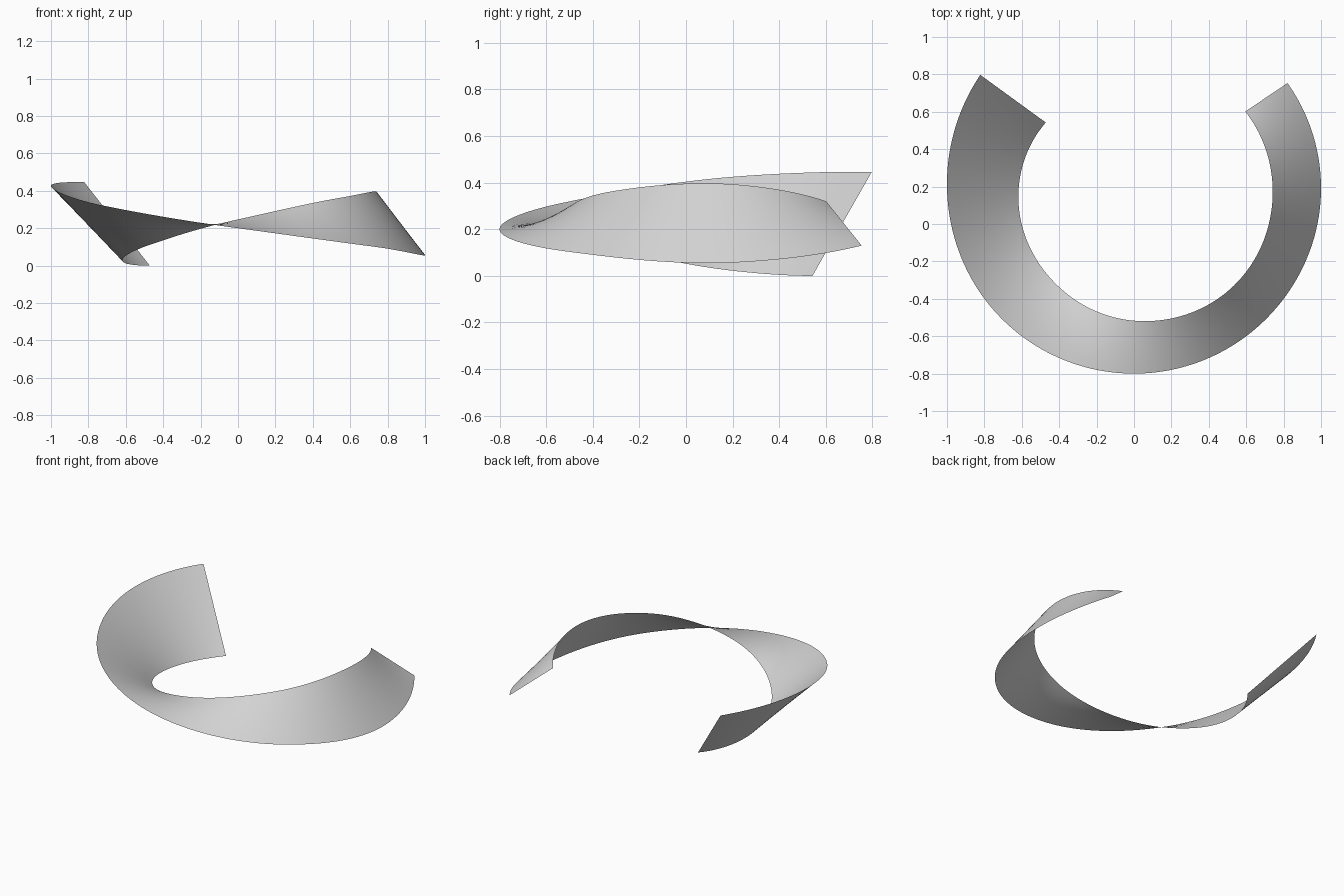
import bpy
import bmesh
from math import radians, cos, sin
from mathutils import Vector

cube = bpy.data.objects.get("Cube")
if cube:
    bpy.data.objects.remove(cube, do_unlink=True)

# Ribbon edges: sweep angle, then radius and height of the outer and inner edge
CENTRE_Y = 0.2
KEYS = [
    (34, 0.99, 0.13, 0.718, 0.32),
    (0, 1.0, 0.057, 0.741, 0.393),
    (-45, 1.0, 0.104, 0.752, 0.36),
    (-90, 1.0, 0.2, 0.717, 0.247),
    (-135, 1.0, 0.318, 0.66, 0.113),
    (-180, 1.0, 0.425, 0.616, 0.022),
    (-216, 1.016, 0.446, 0.583, 0.0),
]
STEPS, ACROSS = 20, 8


def slope(i, c):
    """Parabolic slope of column c at key i."""
    m = min(max(i, 1), len(KEYS) - 2)
    (a, b, d) = (KEYS[m - 1], KEYS[m], KEYS[m + 1])
    s1 = (b[c] - a[c]) / (b[0] - a[0])
    s2 = (d[c] - b[c]) / (d[0] - b[0])
    bend = (s2 - s1) / (d[0] - a[0])
    return s1 + bend * (2 * KEYS[i][0] - a[0] - b[0])


def blend(i, t, c):
    """Smooth value of column c between keys i and i + 1."""
    p, q = KEYS[i][c], KEYS[i + 1][c]
    h = KEYS[i + 1][0] - KEYS[i][0]
    u = 1 - t
    return (u * u * (1 + 2 * t) * p + t * t * (3 - 2 * t) * q
            + h * t * u * (u * slope(i, c) - t * slope(i + 1, c)))


def section(i, t):
    """Inner and outer end points of one straight cross line."""
    a = radians(KEYS[i][0] + t * (KEYS[i + 1][0] - KEYS[i][0]))
    ro, zo, ri, zi = (blend(i, t, c) for c in range(1, 5))
    return [Vector((r * cos(a), CENTRE_Y + r * sin(a), z))
            for r, z in ((ri, zi), (ro, zo))]


# Twisted open ribbon
lines = [section(i, k / STEPS) for i in range(len(KEYS) - 1) for k in range(STEPS)]
lines.append(section(len(KEYS) - 2, 1.0))

bm = bmesh.new()
rows = [[bm.verts.new(p.lerp(q, j / ACROSS)) for j in range(ACROSS + 1)]
        for p, q in lines]
for a, b in zip(rows, rows[1:]):
    for j in range(ACROSS):
        face = bm.faces.new((a[j], b[j], b[j + 1], a[j + 1]))
        face.smooth = True
mesh = bpy.data.meshes.new("twisted_ribbon")
bm.to_mesh(mesh)
bm.free()
ribbon = bpy.data.objects.new("twisted_ribbon", mesh)
bpy.context.collection.objects.link(ribbon)

# Light grey surface
grey = bpy.data.materials.new("light_grey")
grey.use_nodes = True
colour = (0.65, 0.65, 0.65, 1)
grey.diffuse_color = colour
grey.node_tree.nodes["Principled BSDF"].inputs["Base Color"].default_value = colour
mesh.materials.append(grey)
